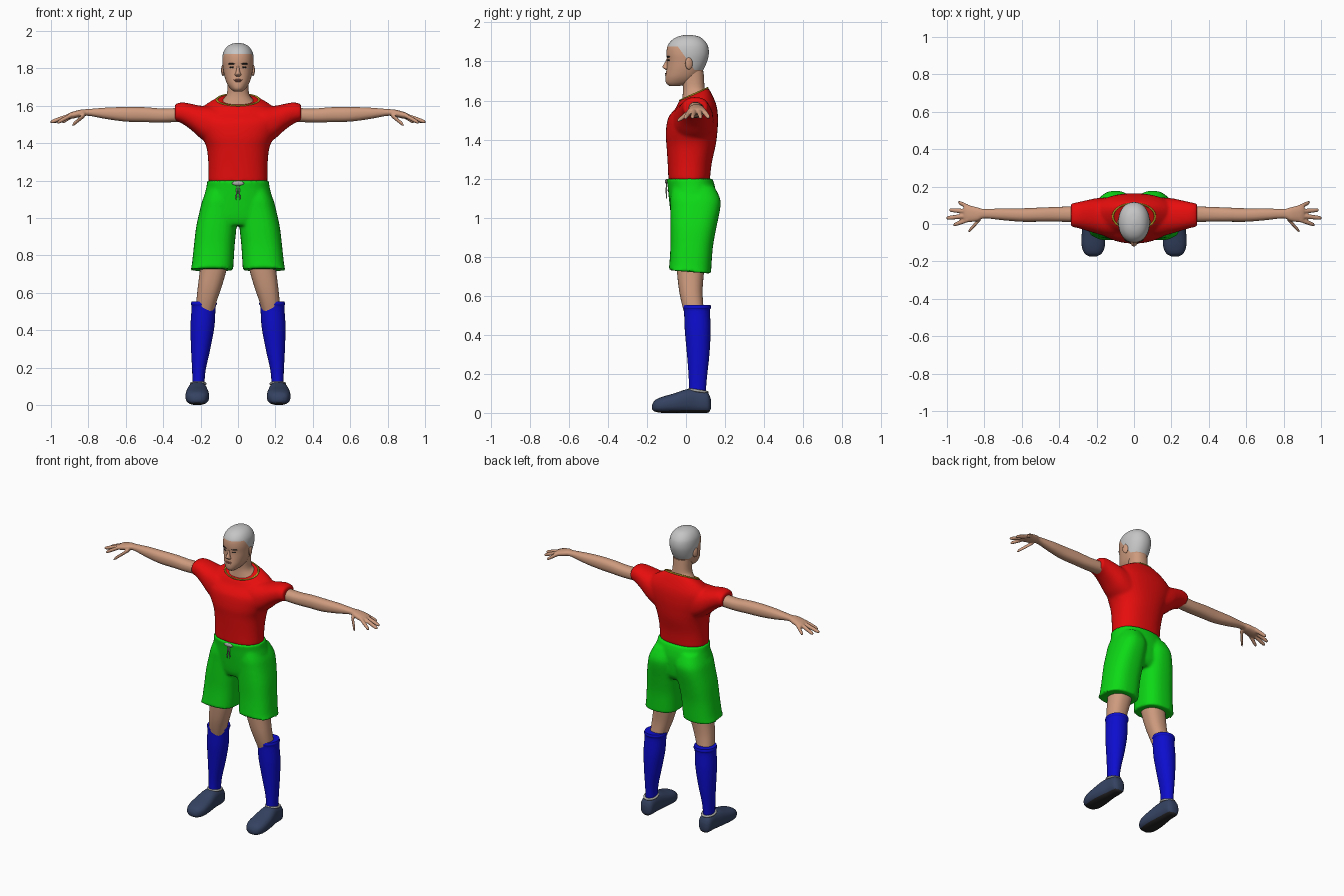
import bpy, bmesh, math
from mathutils import Vector, Matrix

cube = bpy.data.objects.get("Cube")
if cube:
    bpy.data.objects.remove(cube, do_unlink=True)


def material(name, *rgb):
    m = bpy.data.materials.new(name)
    m.use_nodes = True
    m.diffuse_color = (*rgb, 1)
    bsdf = next(n for n in m.node_tree.nodes if n.type == "BSDF_PRINCIPLED")
    bsdf.inputs["Base Color"].default_value = (*rgb, 1)
    bsdf.inputs["Roughness"].default_value = 0.7
    return m


SKIN = material("skin", .62, .33, .21)
HAIR = material("grey hair", .56, .56, .56)
RED = material("red cloth", .8, .004, .004)
GREEN = material("green cloth", .004, .7, .008)
BLUE = material("blue knit", .004, .004, .62)
NAVY = material("navy leather", .035, .055, .12)
DARK = material("near black", .02, .018, .018)
GOLD = material("yellow trim", .55, .38, .02)
LIPS = material("lip", .4, .16, .11)
CORD = material("grey cord", .4, .4, .38)


def smooth_rows(rows, steps):
    """Catmull-Rom resampling of the section table."""
    rows = [Vector(tuple(r) + (0,) * (6 - len(r))) for r in rows]
    out = []
    for i in range(len(rows) - 1):
        a, b, c, d = (rows[max(0, min(len(rows) - 1, i + j))] for j in (-1, 0, 1, 2))
        for k in range(steps):
            t = k / steps
            out.append(b + (c - a) * (t / 2) + (a * 2 - b * 5 + c * 4 - d) * (t * t / 2)
                       + (b * 3 - a - c * 3 + d) * (t ** 3 / 2))
    return out + [rows[-1]]


def loft(bm, axis, rows, side=1, n=32, power=2.3, steps=4):
    """Rows hold: position, low/high of first cross axis, low/high of second, slope."""
    rings = []
    for t, a0, a1, b0, b1, slope in smooth_rows(rows, steps):
        ring = []
        for i in range(n):
            u = 2 * math.pi * i / n
            c, s = (math.copysign(abs(f(u)) ** (2 / power), f(u)) for f in (math.cos, math.sin))
            a = (a0 + a1) / 2 + c * (a1 - a0) / 2
            db = s * (b1 - b0) / 2
            b, p = (b0 + b1) / 2 + db, t + slope * db
            x, y, z = {"x": (p, a, b), "y": (a, p, b), "z": (a, b, p)}[axis]
            ring.append(bm.verts.new((x * side, y, z)))
        rings.append(ring)
    for r, q in zip(rings, rings[1:]):
        for i in range(n):
            j = (i + 1) % n
            bm.faces.new((r[i], r[j], q[j], q[i]))
    bm.faces.new(rings[0])
    bm.faces.new(rings[-1])


def centred(rows):
    """Expands a half width into a symmetric pair."""
    return [(z, -w, w, *rest) for z, w, *rest in rows]


def finish(name, bm, *mats, voxel=0, relax=4):
    bmesh.ops.recalc_face_normals(bm, faces=bm.faces)
    me = bpy.data.meshes.new(name)
    bm.to_mesh(me)
    bm.free()
    ob = bpy.data.objects.new(name, me)
    bpy.context.collection.objects.link(ob)
    for m in mats:
        me.materials.append(m)
    bpy.ops.object.select_all(action="DESELECT")
    ob.select_set(True)
    bpy.context.view_layer.objects.active = ob
    bpy.ops.object.shade_smooth_by_angle(angle=math.radians(50))
    if voxel:
        mod = ob.modifiers.new("blend", "REMESH")
        mod.mode, mod.voxel_size, mod.use_smooth_shade = "VOXEL", voxel, True
        mod = ob.modifiers.new("relax", "SMOOTH")
        mod.factor, mod.iterations = .5, relax
    return ob


def blob(name, loc, scale, mat, turn=0, axis="Z"):
    bm = bmesh.new()
    bmesh.ops.create_uvsphere(bm, u_segments=20, v_segments=12, radius=1, matrix=Matrix.Translation(loc)
                              @ Matrix.Rotation(turn, 4, axis) @ Matrix.Diagonal((*scale, 1)))
    return finish(name, bm, mat)


def ring(name, loc, radius, thick, scale, tilt, mat):
    bpy.ops.mesh.primitive_torus_add(location=loc, rotation=(tilt, 0, 0), major_radius=radius,
                                     minor_radius=thick, major_segments=40, minor_segments=8)
    ob = bpy.context.object
    ob.name, ob.scale = name, scale
    ob.data.materials.append(mat)
    bpy.ops.object.shade_smooth()


SIDES = (("left", 1), ("right", -1))

# Head with a hair cap cut along the hairline
bm = bmesh.new()
loft(bm, "z", centred([
    (1.675, .02, -.085, -.03), (1.69, .04, -.102, .03), (1.72, .06, -.105, .065),
    (1.76, .073, -.1, .09), (1.8, .08, -.097, .108), (1.84, .084, -.1, .117),
    (1.88, .08, -.094, .112), (1.91, .064, -.072, .092), (1.928, .04, -.04, .065),
    (1.936, .01, -.005, .025)]), n=48, power=2.15)
for point, normal in (((0, 0, 1.877), (0, 0, 1)), ((0, 0, 1.757), (0, 0, 1)), ((0, -.03, 1.86), (0, 1.4, 1))):
    bmesh.ops.bisect_plane(bm, geom=bm.verts[:] + bm.edges[:] + bm.faces[:], plane_co=point, plane_no=normal)
for f in bm.faces:
    c = f.calc_center_median()
    f.material_index = int(c.z > max(1.757, min(1.877, 1.86 - 1.4 * (c.y + .03))))
finish("head", bm, SKIN, HAIR)

# Neck spreading into the shoulders
bm = bmesh.new()
loft(bm, "z", centred([
    (1.57, .12, -.03, .12, .3), (1.61, .105, -.022, .11, .4), (1.635, .078, -.018, .1, .3),
    (1.67, .058, -.016, .095), (1.75, .056, -.03, .09)]))
finish("neck", bm, SKIN)

# Face details
bm = bmesh.new()
loft(bm, "z", centred([(1.755, .01, -.1, -.08), (1.765, .018, -.115, -.08), (1.775, .013, -.12, -.08),
                       (1.795, .008, -.108, -.08), (1.815, .006, -.099, -.08)]), n=16)
finish("nose", bm, SKIN)
blob("upper_lip", (0, -.101, 1.738), (.024, .006, .004), LIPS)
blob("lower_lip", (0, -.102, 1.731), (.019, .006, .004), LIPS)
for label, s in SIDES:
    blob(label + "_eyebrow", (s * .035, -.09, 1.824), (.02, .005, .004), DARK, s * .35)
    blob(label + "_eye", (s * .033, -.089, 1.806), (.012, .004, .005), DARK, s * .35)
    blob(label + "_ear", (s * .08, .015, 1.79), (.009, .02, .031), SKIN, s * .3)

# Shirt: torso and sleeves blended into one skin
bm = bmesh.new()
loft(bm, "z", centred([
    (1.19, .158, -.09, .122), (1.28, .158, -.094, .132), (1.37, .167, -.1, .152),
    (1.43, .19, -.104, .16), (1.5, .222, -.095, .164), (1.55, .225, -.078, .158, .15),
    (1.595, .18, -.052, .135, .35), (1.632, .113, -.035, .114, .45)]), n=48)
for label, s in SIDES:
    loft(bm, "x", [
        (.08, -.07, .14, 1.36, 1.59), (.14, -.068, .142, 1.385, 1.597), (.2, -.052, .138, 1.425, 1.6),
        (.25, -.037, .128, 1.47, 1.61), (.3, -.022, .117, 1.505, 1.618), (.338, -.014, .109, 1.52, 1.608)], s)
finish("shirt", bm, RED, voxel=.009, relax=5)
ring("collar_trim", (0, .04, 1.632), .1, .005, (1.13, .78, 1), .42, GOLD)

# Shorts: pelvis and two wide legs blended
bm = bmesh.new()
loft(bm, "z", centred([
    (.96, .13, -.06, .12), (1.0, .19, -.075, .145), (1.1, .184, -.088, .155),
    (1.16, .17, -.094, .148), (1.2, .164, -.1, .135)]), n=48)
for label, s in SIDES:
    loft(bm, "z", [
        (.722, .026, .255, -.09, .128, -.08), (.75, .024, .247, -.086, .13, -.05),
        (.85, .018, .236, -.08, .138), (.95, .008, .224, -.08, .156), (1.05, .002, .202, -.08, .176),
        (1.1, .005, .188, -.08, .174), (1.16, .02, .16, -.07, .145)], s, power=2.5)
finish("shorts", bm, GREEN, voxel=.009)

# Drawstring
blob("cord_knot", (0, -.1, 1.185), (.032, .008, .012), CORD)
for label, s in SIDES:
    blob(label + "_cord_end", (s * .007, -.1, 1.14), (.004, .004, .045), CORD, s * -.08, "Y")

for label, s in SIDES:
    # Arm, palm and fingers blended into one skin
    bm = bmesh.new()
    loft(bm, "x", [
        (.28, .01, .095, 1.515, 1.59), (.4, .012, .092, 1.51, 1.585), (.5, .012, .088, 1.512, 1.592),
        (.6, .012, .084, 1.515, 1.593), (.7, .02, .084, 1.528, 1.59), (.8, .03, .08, 1.546, 1.582),
        (.84, .015, .09, 1.54, 1.579), (.89, .01, .1, 1.53, 1.566), (.91, .016, .096, 1.53, 1.556)], s)
    # Knuckle x and y, tip x, y and z
    for kx, ky, tx, ty, tz in ((.82, .03, .885, -.04, 1.497), (.89, .022, .965, -.005, 1.51),
                               (.89, .044, 1.003, .032, 1.512), (.89, .067, .988, .075, 1.512),
                               (.88, .088, .94, .117, 1.512)):
        rows = []
        for t, r in ((0, .013), (.5, .0125), (.85, .011), (1, .007)):
            x, y, z = kx + (tx - kx) * t, ky + (ty - ky) * t, 1.55 + (tz - 1.55) * t
            rows.append((x, y - r, y + r, z - r, z + r))
        loft(bm, "x", rows, s, n=12, power=2)
    finish(label + "_arm", bm, SKIN, voxel=.005, relax=2)

    # Knee
    bm = bmesh.new()
    loft(bm, "z", [(.5, .13, .225, -.005, .095), (.56, .112, .222, -.022, .088),
                   (.63, .088, .215, -.036, .085), (.72, .062, .204, -.046, .092),
                   (.78, .055, .2, -.05, .1)], s)
    finish(label + "_leg", bm, SKIN)

    # Long sock with a turned cuff
    bm = bmesh.new()
    loft(bm, "z", [(.09, .18, .243, .015, .1), (.18, .174, .245, .014, .107), (.3, .148, .251, .005, .12),
                   (.42, .126, .254, -.006, .126), (.52, .12, .248, -.01, .123),
                   (.538, .113, .252, -.014, .128), (.553, .116, .248, -.012, .126)], s, power=2.1)
    finish(label + "_sock", bm, BLUE)

    # Shoe with a dark underside
    bm = bmesh.new()
    loft(bm, "y", [(-.173, .2, .238, .018, .042), (-.158, .173, .264, .006, .066), (-.12, .156, .279, 0, .083),
                   (-.06, .155, .28, 0, .1), (0, .162, .272, 0, .12), (.05, .167, .262, 0, .124),
                   (.1, .17, .258, 0, .112), (.118, .178, .25, .004, .095), (.127, .195, .235, .02, .07)],
         s, power=2.5)
    for f in bm.faces:
        f.material_index = int(f.calc_center_median().z < .012)
    finish(label + "_shoe", bm, NAVY, DARK)
    ring(label + "_shoe_collar", (s * .213, .062, .113), .04, .007, (.95, 1.15, 1), -.15, CORD)
